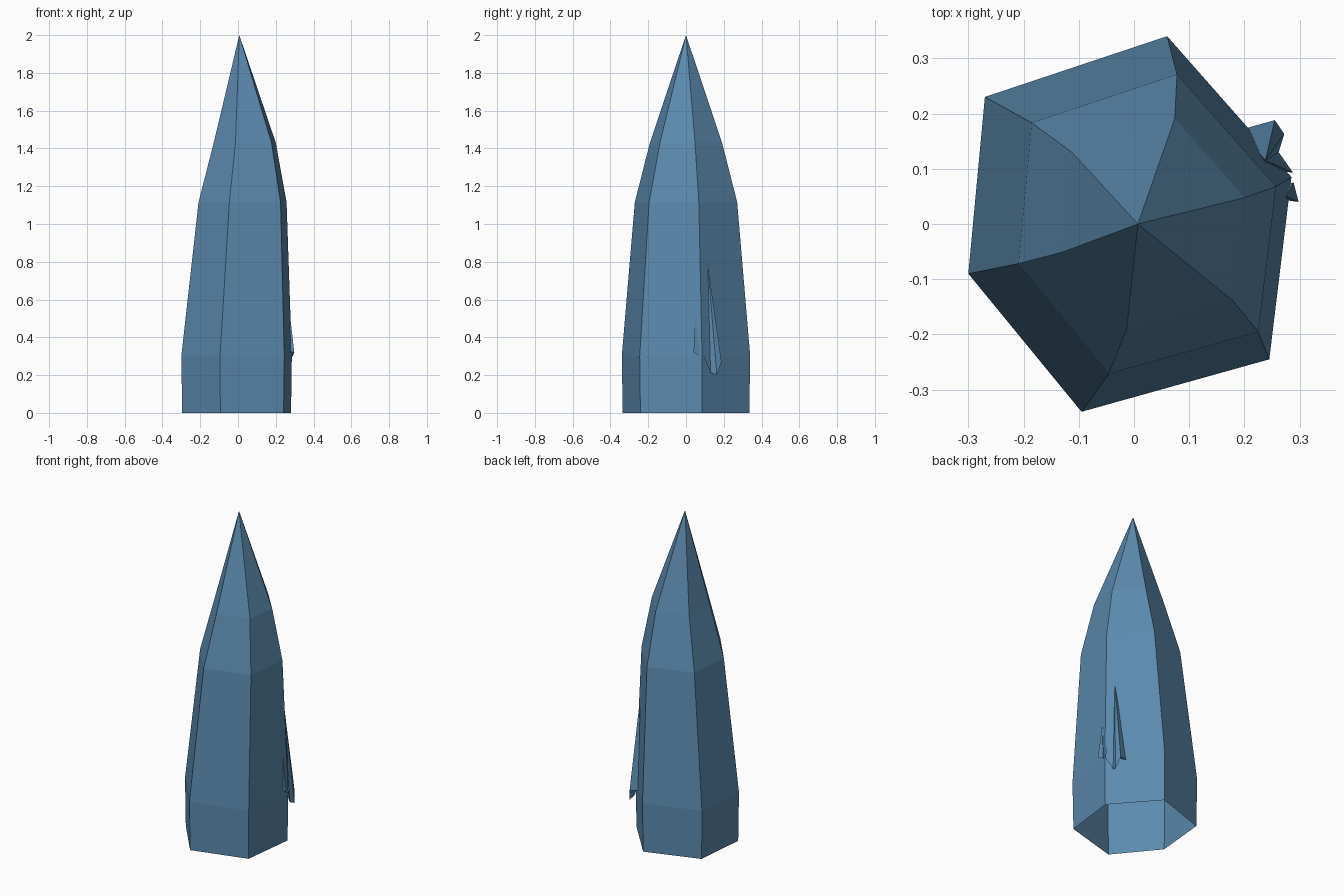
import bpy
import bmesh
from mathutils import Vector

cube = bpy.data.objects.get("Cube")
if cube:
    bpy.data.objects.remove(cube, do_unlink=True)


def make_material(name, colour):
    material = bpy.data.materials.new(name)
    material.use_nodes = True
    material.diffuse_color = colour
    shader = material.node_tree.nodes["Principled BSDF"]
    shader.inputs["Base Color"].default_value = colour
    shader.inputs["Roughness"].default_value = 0.6
    return material


def make_crystal(name, rings, apex, material, root=None):
    """Skin stacked rings, close them to an apex and optionally to a root point."""
    bm = bmesh.new()
    loops = [[bm.verts.new(point) for point in ring] for ring in rings]
    count = len(loops[0])
    tip = bm.verts.new(apex)
    base = bm.verts.new(root) if root else None
    for i in range(count):
        j = (i + 1) % count
        for lower, upper in zip(loops, loops[1:]):
            bm.faces.new((lower[i], lower[j], upper[j], upper[i]))
        bm.faces.new((loops[-1][i], loops[-1][j], tip))
        if base:
            bm.faces.new((loops[0][j], loops[0][i], base))
    bmesh.ops.recalc_face_normals(bm, faces=bm.faces[:])
    mesh = bpy.data.meshes.new(name)
    bm.to_mesh(mesh)
    bm.free()
    mesh.materials.append(material)
    obj = bpy.data.objects.new(name, mesh)
    bpy.context.collection.objects.link(obj)
    return obj


blue = make_material("slate_blue", (0.105, 0.255, 0.425, 1.0))

# Main crystal: an uneven hexagon, shrunk and shifted at each level, open below
hexagon = [(0.06, 0.34), (-0.27, 0.23), (-0.3, -0.09),
           (-0.095, -0.34), (0.245, -0.245), (0.285, 0.085)]
levels = [(0, 0.985, 0), (0.3, 1, 0), (1.115, 0.797, 0.03), (1.43, 0.562, 0.04)]
rings = [[Vector((x * scale + shift, y * scale, z)) for x, y in hexagon]
         for z, scale, shift in levels]
make_crystal("main_crystal", rings, (0.007, 0, 2), blue)

# Large splinter on the left flank
large_ring = [(0.288, 0.093, 0.3), (0.262, 0.13, 0.215), (0.272, 0.163, 0.2),
              (0.255, 0.188, 0.27), (0.19, 0.17, 0.28), (0.22, 0.1, 0.32)]
make_crystal("large_splinter", [large_ring], (0.238, 0.115, 0.79), blue,
             root=(0.23, 0.13, 0.3))

# Small splinter beside it
small_ring = [(0.298, 0.04, 0.32), (0.289, 0.075, 0.3),
              (0.25, 0.07, 0.31), (0.26, 0.045, 0.33)]
make_crystal("small_splinter", [small_ring], (0.275, 0.05, 0.52), blue,
             root=(0.27, 0.06, 0.33))
